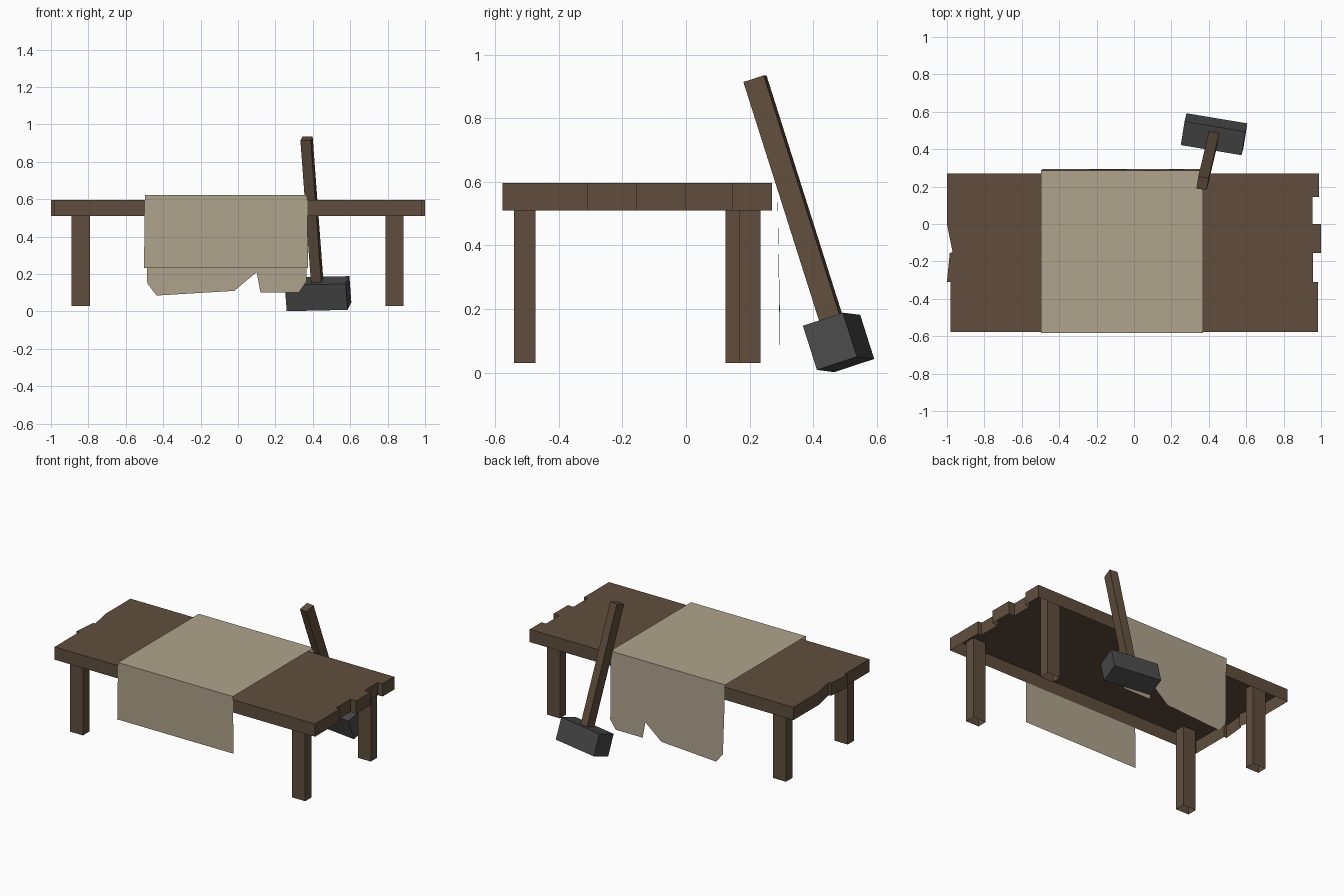
import bpy, bmesh
from math import radians
from mathutils import Vector, Euler, Matrix

if "Cube" in bpy.data.objects:
    bpy.data.objects.remove(bpy.data.objects["Cube"])


def material(name, rgb):
    m = bpy.data.materials.new(name)
    m.diffuse_color = (*rgb, 1)
    m.use_nodes = True
    m.node_tree.nodes["Principled BSDF"].inputs["Base Color"].default_value = m.diffuse_color
    return m


WOOD = material("dark wood", (0.117, 0.076, 0.047))
CLOTH = material("worn linen", (0.43, 0.37, 0.265))
IRON = material("dark iron", (0.068, 0.068, 0.068))


def finish(bm, name, mat):
    mesh = bpy.data.meshes.new(name)
    bm.to_mesh(mesh)
    bm.free()
    mesh.materials.append(mat)
    ob = bpy.data.objects.new(name, mesh)
    bpy.context.collection.objects.link(ob)
    return ob


def box(name, lo, hi, mat, open_ends=False, matrix=None):
    lo, hi = Vector(lo), Vector(hi)
    bm = bmesh.new()
    bmesh.ops.create_cube(bm, size=1)
    for v in bm.verts:
        v.co = (lo + hi) / 2 + v.co * (hi - lo)
    if open_ends:
        ends = [f for f in bm.faces if abs(f.normal.z) > 0.9]
        bmesh.ops.delete(bm, geom=ends, context='FACES_ONLY')
    if matrix:
        bm.transform(matrix)
    return finish(bm, name, mat)


# Table top: broken-ended plank outline, walls folded down, open underneath
outline = [(-1, 0.27), (-1, 0), (-0.97, -0.15), (-0.985, -0.155), (-1, -0.31),
           (-0.98, -0.31), (-0.98, -0.577), (0.985, -0.577), (0.985, -0.31),
           (0.957, -0.31), (0.957, -0.155), (1, -0.155), (1, 0),
           (0.955, 0), (0.955, 0.145), (0.99, 0.145), (0.99, 0.27)]
bm = bmesh.new()
upper = [bm.verts.new((x, y, 0.597)) for x, y in outline]
lower = [bm.verts.new((x, y, 0.51)) for x, y in outline]
bm.faces.new(upper)
for i in range(len(outline)):
    j = (i + 1) % len(outline)
    bm.faces.new((upper[i], lower[i], lower[j], upper[j]))
bmesh.ops.recalc_face_normals(bm, faces=bm.faces)
bm.faces.ensure_lookup_table()
if bm.faces[0].normal.z < 0:
    bmesh.ops.reverse_faces(bm, faces=bm.faces)
finish(bm, "table_top", WOOD)

# Legs: hollow posts, the left back one set slightly inward
for name, x, y in (("front_left_leg", -0.84, -0.507), ("front_right_leg", 0.837, -0.507),
                   ("back_left_leg", -0.84, 0.158), ("back_right_leg", 0.837, 0.2)):
    box(name, (x - 0.049, y - 0.034, 0.03), (x + 0.049, y + 0.034, 0.59), WOOD, True)

# Cloth: one thin sheet over the table with a torn back hem
bm = bmesh.new()
fl, fr = bm.verts.new((-0.497, -0.583, 0.622)), bm.verts.new((0.37, -0.583, 0.622))
br, bl = bm.verts.new((0.37, 0.287, 0.622)), bm.verts.new((-0.497, 0.287, 0.622))
hem_l, hem_r = bm.verts.new((-0.503, -0.583, 0.233)), bm.verts.new((0.375, -0.583, 0.233))
torn = [(0.365, 0.16), (0.325, 0.10), (0.12, 0.10), (0.10, 0.21),
        (-0.02, 0.11), (-0.435, 0.085), (-0.485, 0.15)]
hem = [bm.verts.new((x, 0.295, z)) for x, z in torn]
bm.faces.new((fl, fr, br, bl))
bm.faces.new((hem_l, hem_r, fr, fl))
bm.faces.new([bl, br] + hem)
finish(bm, "draped_cloth", CLOTH)

# Sledgehammer leaning on the back edge
lean = Matrix.Translation((0.428, 0.48, 0.095)) @ Euler(
    (radians(18), radians(-1.2), radians(-9.5))).to_matrix().to_4x4()
box("hammer_head", (-0.165, -0.067, -0.073), (0.165, 0.067, 0.073), IRON, matrix=lean)
box("hammer_handle", (-0.028, -0.034, 0), (0.028, 0.034, 0.872), WOOD, matrix=lean)
